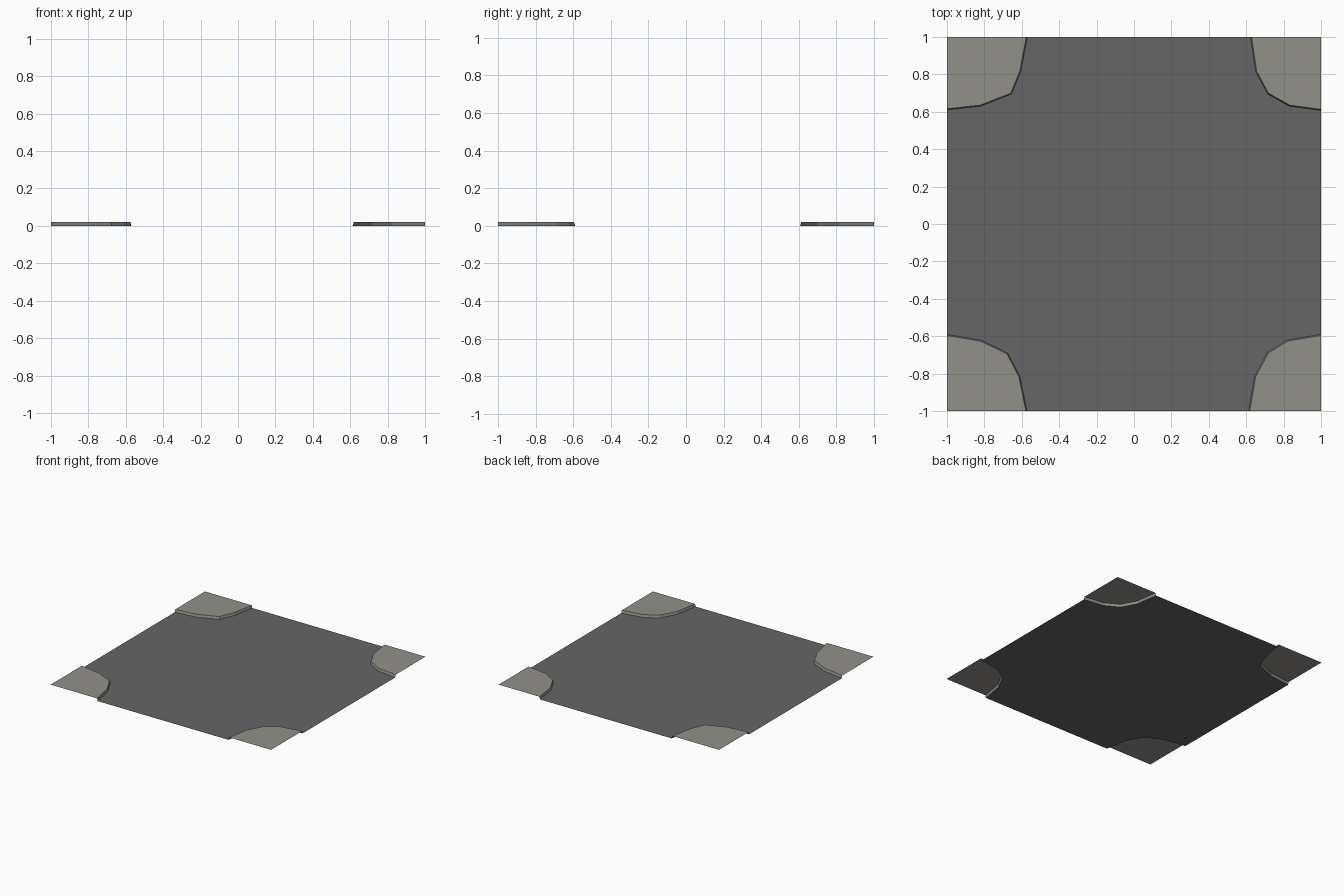
import bpy
from mathutils import Vector

if "Cube" in bpy.data.objects:
    bpy.data.objects.remove(bpy.data.objects["Cube"])

H = 0.021       # kerb height
SLOPE = 0.006   # how far the kerb leans back


def material(name, rgb):
    m = bpy.data.materials.new(name)
    m.diffuse_color = (*rgb, 1)
    m.use_nodes = True
    m.node_tree.nodes["Principled BSDF"].inputs["Base Color"].default_value = m.diffuse_color
    return m


asphalt = material("asphalt grey", (0.132, 0.132, 0.132))
paving = material("warm paving grey", (0.29, 0.28, 0.255))


def make(name, verts, faces, mat):
    me = bpy.data.meshes.new(name)
    me.from_pydata(verts, [], faces)
    me.materials.append(mat)
    ob = bpy.data.objects.new(name, me)
    bpy.context.collection.objects.link(ob)
    return ob


# Kerb lines, each listed counter-clockwise around the road outline
corners = {
    "front_left": ((-1, -1), [(-1, -.59), (-.815, -.622), (-.675, -.69), (-.61, -.815), (-.572, -1)]),
    "front_right": ((1, -1), [(.613, -1), (.645, -.815), (.715, -.685), (.822, -.62), (1, -.59)]),
    "back_right": ((1, 1), [(1, .607), (.83, .63), (.715, .695), (.65, .815), (.623, 1)]),
    "back_left": ((-1, 1), [(-.57, 1), (-.605, .815), (-.655, .695), (-.82, .63), (-1, .61)]),
}

outline = []
for name, (corner, line) in corners.items():
    outline += line
    c = Vector(corner)
    n = len(line)
    low = [(x, y, 0) for x, y in line]
    high = []
    for p in line:
        # lean towards the corner; the ends stay on the tile border
        q = Vector(p) + (c - Vector(p)).normalized() * SLOPE
        high.append((q.x, q.y, H))
    # Sloped kerb facing the road
    make("kerb_" + name, low + high,
         [(i + 1, i, n + i, n + i + 1) for i in range(n - 1)], paving)
    # Raised pavement, a single sheet open at the tile border
    make("pavement_" + name, [(*corner, H)] + high, [tuple(range(n, -1, -1))], paving)

# Cross-shaped road surface, split into centre and four arms
verts = [(x, y, 0) for x, y in outline]
total = len(verts)
mid = [5 * k + 2 for k in range(4)]
faces = [tuple(mid)]
for k in range(4):
    a, b = mid[k], mid[(k + 1) % 4]
    faces.append(tuple((a + i) % total for i in range((b - a) % total + 1)))
make("road", verts, faces, asphalt)

# Make all flat sheets face upwards
for ob in bpy.context.collection.objects:
    if not ob.name.startswith("kerb"):
        for p in ob.data.polygons:
            if p.normal.z < 0:
                p.flip()
        ob.data.update()
